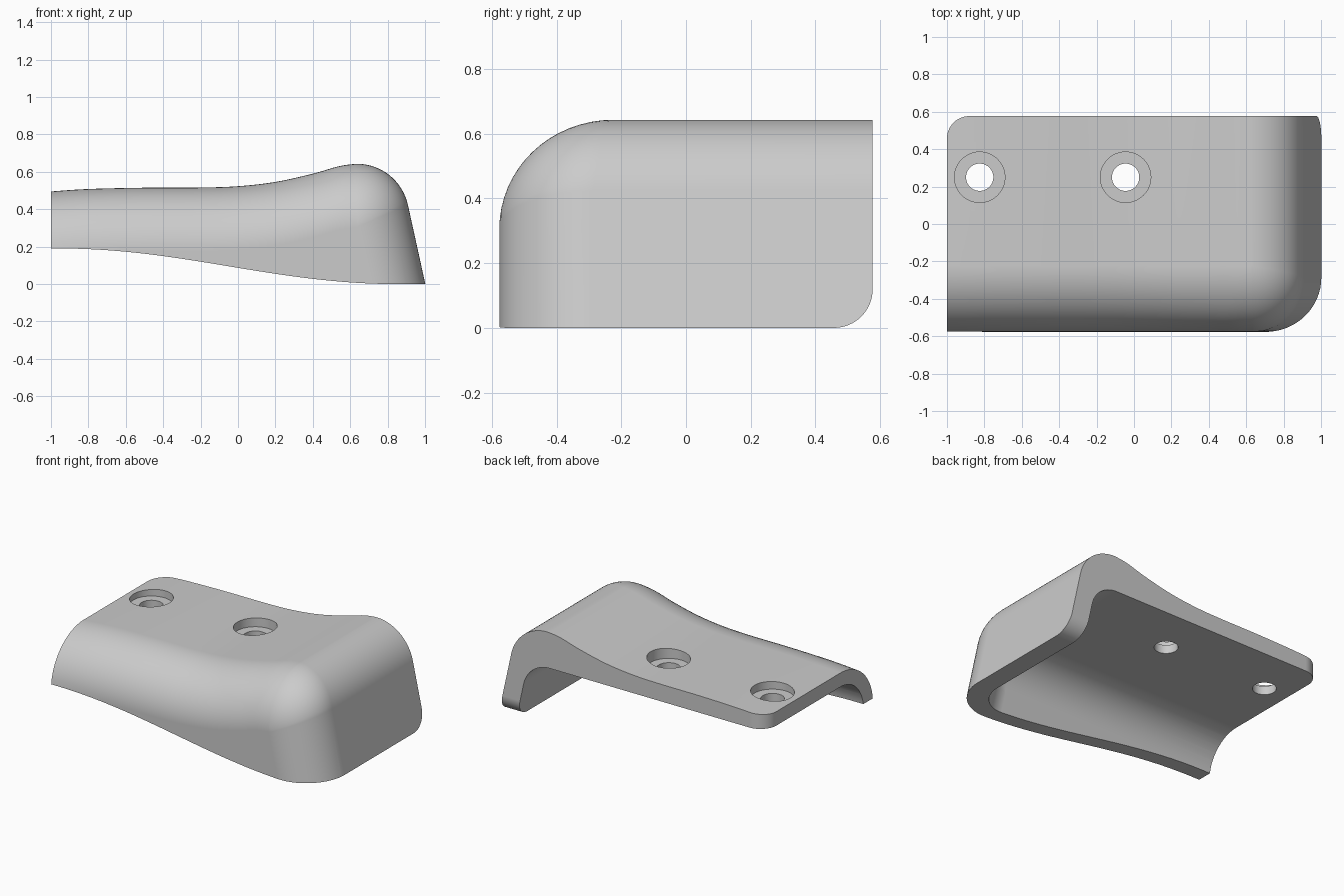
import bpy, bmesh
from math import sin, cos, pi, radians
from mathutils import Vector

if "Cube" in bpy.data.objects:
    bpy.data.objects.remove(bpy.data.objects["Cube"], do_unlink=True)

FRONT, BACK = -0.577, 0.577
WALL_ANGLE = radians(12.4)      # lean of the end wall
WALL_SLOPE = 0.22


def arc(cx, cy, r, a0, a1, n=16):
    return [(cx + r * cos(a0 + (a1 - a0) * i / n),
             cy + r * sin(a0 + (a1 - a0) * i / n)) for i in range(n + 1)]


def spline(pts, n=6):
    """Catmull-Rom curve through 2D points, without the last point."""
    p = [Vector(q) for q in [pts[0]] + pts + [pts[-1]]]
    out = []
    for a, b, c, d in zip(p, p[1:], p[2:], p[3:]):
        for i in range(n):
            t = i / n
            out.append(tuple(0.5 * (2 * b + (c - a) * t + (2 * a - 5 * b + 4 * c - d) * t ** 2
                                    + (3 * b - a - 3 * c + d) * t ** 3)))
    return out


def finish(name, bm):
    bmesh.ops.remove_doubles(bm, verts=bm.verts, dist=0.0005)
    bmesh.ops.recalc_face_normals(bm, faces=bm.faces)
    mesh = bpy.data.meshes.new(name)
    bm.to_mesh(mesh)
    bm.free()
    obj = bpy.data.objects.new(name, mesh)
    bpy.context.collection.objects.link(obj)
    return obj


def skin(name, rings):
    """Closed solid through equal rings of points."""
    bm = bmesh.new()
    loops = [[bm.verts.new(p) for p in ring] for ring in rings]
    n = len(loops[0])
    for a, b in zip(loops, loops[1:]):
        for i in range(n):
            j = (i + 1) % n
            bm.faces.new((a[i], a[j], b[j], b[i]))
    bm.faces.new(loops[0])
    bm.faces.new(loops[-1])
    return finish(name, bm)


def prism(name, pts, vec):
    return skin(name, [[Vector(p) for p in pts], [Vector(p) + Vector(vec) for p in pts]])


def rounded_block(name, top, hump, centre, drop, depth, end_depth, front, back, floor):
    """Profile run along y whose front edge rolls over into a vertical face."""
    foot = (hump[-1][0] + (hump[-1][1] - floor) * WALL_SLOPE, floor)
    end = Vector(centre) - Vector(hump[-1])
    pts = [(Vector(p), Vector((0, -drop)), depth) for p in top]
    for i, p in enumerate(hump):
        t = i / (len(hump) - 1)
        pts.append((Vector(p), Vector(centre) - Vector(p), depth + (end_depth - depth) * t))
    pts.append((Vector(foot), end, end_depth))
    pts.append((Vector((top[0][0], floor)), Vector((0, end.y)), depth))
    rings = [[(p.x, back, p.y) for p, d, r in pts]]
    steps = 16
    for k in range(steps + 1):
        a = pi / 2 * k / steps
        ring = []
        for p, d, r in pts:
            q = p + d * (1 - cos(a))
            ring.append((q.x, front + r * (1 - sin(a)), q.y))
        rings.append(ring)
    return skin(name, rings)


def cylinder(name, x, y, r, z0, z1):
    return prism(name, [(px, py, z0) for px, py in arc(x, y, r, 0, 2 * pi, 48)[:-1]],
                 (0, 0, z1 - z0))


def subtract(obj, cutter):
    cutter.hide_render = True
    mod = obj.modifiers.new("cut", 'BOOLEAN')
    mod.operation = 'DIFFERENCE'
    mod.solver = 'EXACT'
    mod.object = cutter
    bpy.context.view_layer.objects.active = obj
    bpy.ops.object.modifier_apply(modifier=mod.name)
    bpy.data.objects.remove(cutter, do_unlink=True)


# Outer body: gently rising top, rounded hump, leaning end wall
top_line = spline([(-1, 0.495), (-0.8, 0.508), (-0.5, 0.515), (-0.2, 0.516), (0, 0.523),
                   (0.2, 0.546), (0.4, 0.59), (0.54, 0.63), (0.635, 0.643)])
hump = arc(0.635, 0.363, 0.28, pi / 2, WALL_ANGLE)
cover = rounded_block("corner_cover", top_line, hump, (0.635, 0.305), 0.338,
                      0.352, 0.29, FRONT, BACK, -0.3)

# Hollow underside with a flat ceiling
ceiling = [(-1.3, 0.4), (-0.4, 0.4), (0.2, 0.4)]
cove = arc(0.62, 0.2, 0.2, pi / 2, WALL_ANGLE)
subtract(cover, rounded_block("hollow", ceiling, cove, (0.62, 0.15), 0.25,
                              0.25, 0.22, FRONT + 0.1, 0.9, -0.6))

# Sweeping lower rim
rim = []
for i in range(49):
    x = -1.2 + 2.4 * i / 48
    t = min(max((x + 0.95) / 1.8, 0), 1)
    rim.append((x, -1, 0.095 + 0.095 * cos(pi * t)))
subtract(cover, prism("rim_cutter", rim + [(1.2, -1, -1), (-1.2, -1, -1)], (0, 2, 0)))

# Rounded back corner of the end wall
c, r = BACK - 0.12, 0.12
foot = [(0.5, y, z) for y, z in arc(c, r, r, 0, -pi / 2)]
subtract(cover, prism("foot_cutter", foot + [(0.5, c, -0.1), (0.5, 0.7, -0.1), (0.5, 0.7, r)],
                      (0.8, 0, 0)))

# Rounded back corner of the plate
plate = [(x, y, 0.1) for x, y in arc(-1 + r, c, r, pi / 2, pi)]
subtract(cover, prism("plate_cutter", plate + [(-1.1, c, 0.1), (-1.1, 0.7, 0.1), (-1 + r, 0.7, 0.1)],
                      (0, 0, 0.8)))

# Two counterbored screw holes
for x in (-0.825, -0.045):
    subtract(cover, cylinder("counterbore", x, 0.25, 0.135, 0.458, 0.8))
    subtract(cover, cylinder("screw_hole", x, 0.25, 0.073, 0.2, 0.8))

# Material and shading
grey = bpy.data.materials.new("light_grey")
grey.use_nodes = True
colour = (0.6, 0.6, 0.6, 1)
grey.diffuse_color = colour
grey.node_tree.nodes["Principled BSDF"].inputs["Base Color"].default_value = colour
cover.data.materials.clear()
cover.data.materials.append(grey)
for poly in cover.data.polygons:
    poly.material_index = 0

bpy.ops.object.select_all(action='DESELECT')
cover.select_set(True)
bpy.context.view_layer.objects.active = cover
bpy.ops.object.shade_smooth_by_angle(angle=radians(30))
weighted = cover.modifiers.new("even_normals", 'WEIGHTED_NORMAL')
weighted.keep_sharp = True
